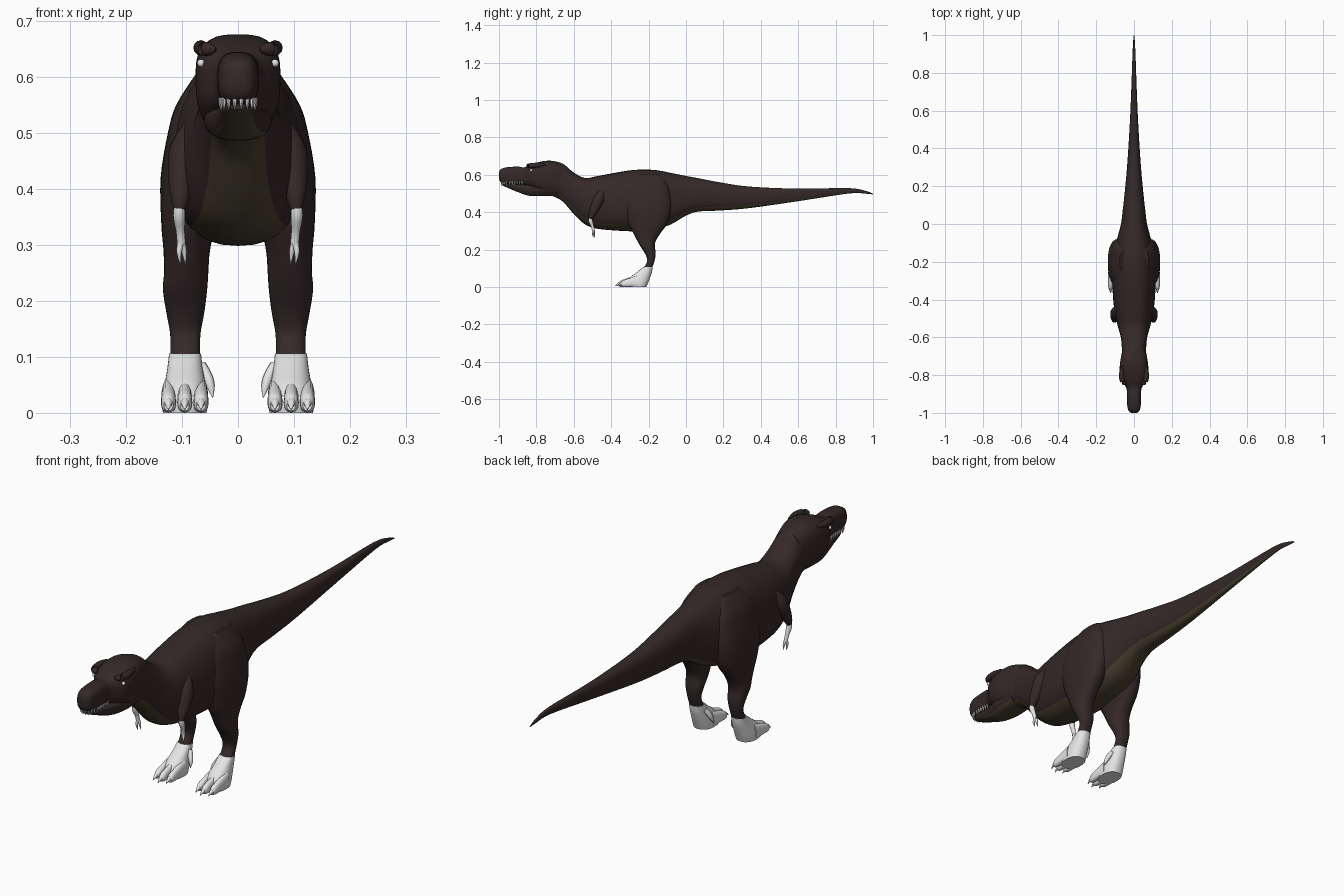
import bpy, bmesh, math
from mathutils import Vector

if "Cube" in bpy.data.objects:
    bpy.data.objects.remove(bpy.data.objects["Cube"])


def material(name, rgb):
    m = bpy.data.materials.new(name)
    m.diffuse_color = (*rgb, 1)
    m.use_nodes = True
    m.node_tree.nodes["Principled BSDF"].inputs["Base Color"].default_value = m.diffuse_color
    return m


HIDE = material("dark_brown_hide", (0.036, 0.021, 0.021))
BELLY = material("olive_belly", (0.066, 0.052, 0.028))
PALE = material("pale_grey", (0.78, 0.78, 0.78))
N = 32


def power(v, e):
    return math.copysign(abs(v) ** e, v)


def refine(rows, steps):
    """Catmull-Rom interpolation between key sections."""
    out = []
    for i in range(len(rows) - 1):
        a, b, c, d = rows[max(i - 1, 0)], rows[i], rows[i + 1], rows[min(i + 2, len(rows) - 1)]
        for s in range(steps):
            t = s / steps
            out.append([0.5 * (2 * q + (r - p) * t + (2 * p - 5 * q + 4 * r - u) * t * t
                               + (3 * q - p - 3 * r + u) * t ** 3) for p, q, r, u in zip(a, b, c, d)])
    out.append(list(rows[-1]))
    return out


def finish(name, bm, mats, mirror=False, angle=50):
    bmesh.ops.recalc_face_normals(bm, faces=bm.faces[:])
    me = bpy.data.meshes.new(name)
    bm.to_mesh(me)
    bm.free()
    for m in mats:
        me.materials.append(m)
    ob = bpy.data.objects.new(name, me)
    bpy.context.collection.objects.link(ob)
    bpy.ops.object.select_all(action='DESELECT')
    ob.select_set(True)
    bpy.context.view_layer.objects.active = ob
    bpy.ops.object.shade_smooth_by_angle(angle=math.radians(angle))
    if mirror:
        ob.modifiers.new("mirror", 'MIRROR').use_mirror_merge = False
    return ob


def skin(bm, rings, belly=0):
    """Bridge rings of points; faces within `belly` sides of the bottom get material 1."""
    vs = [[bm.verts.new(p) for p in r] for r in rings]
    n = len(rings[0])
    for a, b in zip(vs, vs[1:]):
        for i in range(n):
            f = bm.faces.new((a[i], a[(i + 1) % n], b[(i + 1) % n], b[i]))
            if abs(i + 0.5 - 0.75 * n) < belly:
                f.material_index = 1
    bm.faces.new(vs[0])
    bm.faces.new(vs[-1])


def angles(n):
    return [2 * math.pi * i / n for i in range(n)]


def along_y(rows, steps=4, e=0.85, x0=0, n=N):
    """Sections: y, bottom, top, half width, height of widest point."""
    rings = []
    for y, zb, zt, w, zc in refine(rows, steps):
        rings.append([(x0 + w * power(math.cos(t), e), y,
                       zc + (zt - zc if math.sin(t) > 0 else zc - zb) * power(math.sin(t), e))
                      for t in angles(n)])
    return rings


def along_z(rows, steps=4, e=0.85):
    """Sections: z, inner x, outer x, front y, back y."""
    return [[((a + b) / 2 + (b - a) / 2 * power(math.cos(t), e),
              (f + k) / 2 + (k - f) / 2 * power(math.sin(t), e), z) for t in angles(N)]
            for z, a, b, f, k in refine(rows, steps)]


def tube(bm, pts, n=12, steps=3):
    """Round limb through (x, y, z, radius) points."""
    path = refine(pts, steps)
    rings = []
    for i, p in enumerate(path):
        d = Vector(path[min(i + 1, len(path) - 1)][:3]) - Vector(path[max(i - 1, 0)][:3])
        d.normalize()
        u = d.cross(Vector((0.3, 1, 0.2)) if abs(d.y) < 0.8 else Vector((1, 0, 0))).normalized()
        v = d.cross(u)
        rings.append([Vector(p[:3]) + p[3] * (u * math.cos(t) + v * math.sin(t)) for t in angles(n)])
    skin(bm, rings)


# Neck, trunk and tail
bm = bmesh.new()
skin(bm, along_y([
    (-.78, .495, .655, .050, .58), (-.72, .488, .672, .060, .58), (-.66, .458, .660, .064, .56),
    (-.60, .390, .612, .070, .52), (-.54, .335, .583, .086, .46), (-.48, .313, .592, .100, .44),
    (-.40, .304, .607, .110, .43), (-.28, .298, .626, .116, .43), (-.17, .308, .626, .112, .44),
    (-.08, .335, .610, .090, .45), (.00, .382, .594, .069, .47), (.07, .404, .581, .060, .49),
    (.18, .409, .560, .048, .49), (.34, .422, .537, .034, .485), (.60, .459, .526, .019, .50),
    (.87, .500, .529, .009, .515), (.96, .499, .514, .005, .507), (1.0, .495, .499, .001, .497)]), belly=4)
finish("body_and_tail", bm, [HIDE, BELLY])

# Skull with narrow snout
bm = bmesh.new()
skin(bm, along_y([
    (-1.0, .578, .615, .014, .595), (-.99, .560, .630, .028, .595), (-.96, .551, .640, .036, .595),
    (-.90, .549, .644, .037, .595), (-.865, .545, .640, .042, .595), (-.825, .530, .656, .067, .60),
    (-.77, .505, .672, .076, .60), (-.71, .492, .674, .070, .59), (-.65, .470, .652, .058, .57)],
    e=0.68))
finish("skull", bm, [HIDE])

# Lower jaw
bm = bmesh.new()
skin(bm, along_y([
    (-.978, .541, .551, .014, .547), (-.95, .529, .552, .028, .543), (-.90, .508, .548, .034, .535),
    (-.84, .488, .548, .046, .53), (-.78, .486, .545, .060, .53), (-.70, .488, .545, .058, .53)],
    e=0.75), belly=5)
finish("lower_jaw", bm, [HIDE, BELLY])

# Brow ridges above the eyes
bm = bmesh.new()
tube(bm, [(.040, -.848, .648, .004), (.052, -.842, .649, .012), (.064, -.825, .650, .013),
          (.066, -.79, .652, .013), (.062, -.75, .655, .005)])
finish("brow_ridge", bm, [HIDE], mirror=True)

# Eyes
bm = bmesh.new()
bmesh.ops.create_uvsphere(bm, u_segments=12, v_segments=8, radius=.007)
bmesh.ops.translate(bm, verts=bm.verts[:], vec=(.066, -.827, .624))
finish("eye", bm, [PALE], mirror=True)

# Upper teeth set around the snout edge
bm = bmesh.new()
for k in range(10):
    if k < 4:
        t = (k + .5) / 4 * math.pi / 2
        x, y = .030 * math.sin(t), -.955 - .032 * math.cos(t)
    else:
        x, y = .031, -.955 + (k - 3) * .013
    tube(bm, [(x, y, .563, .0045), (x, y, .552, .0035), (x, y + .002, .540, .0004)], n=6, steps=1)
finish("upper_teeth", bm, [PALE], mirror=True)

# Legs from hip to ankle
bm = bmesh.new()
skin(bm, along_z([
    (.605, .03, .075, -.26, -.14), (.55, .03, .110, -.31, -.10), (.50, .03, .125, -.325, -.085),
    (.42, .03, .138, -.328, -.08), (.34, .04, .137, -.308, -.10), (.29, .05, .133, -.283, -.135),
    (.25, .053, .132, -.262, -.160), (.22, .055, .134, -.245, -.167), (.18, .06, .128, -.220, -.162),
    (.14, .067, .121, -.207, -.168), (.10, .068, .121, -.228, -.182)]))
finish("leg", bm, [HIDE], mirror=True)

# Feet
bm = bmesh.new()
skin(bm, along_z([
    (.106, .066, .123, -.230, -.178), (.08, .063, .126, -.262, -.182), (.05, .058, .131, -.300, -.192),
    (.02, .055, .135, -.318, -.204), (0, .056, .134, -.318, -.212)]))
finish("foot", bm, [PALE], mirror=True)

# Three toes with claws on each foot
toes, claws = bmesh.new(), bmesh.new()
for x, reach in ((.066, .006), (.095, -.006), (.124, .006)):
    skin(toes, along_y([
        (-.26 + reach, .002, .062, .013, .02), (-.31 + reach, .001, .047, .0135, .018),
        (-.34 + reach, .001, .036, .0125, .016), (-.352 + reach, .004, .026, .008, .014)],
        x0=x, n=16))
    tube(claws, [(x, -.335 + reach, .022, .009), (x, -.353 + reach, .018, .0075),
                 (x, -.372 + reach, .006, .001)], n=8)
# Small inner claw at the rear of the foot
tube(claws, [(.066, -.215, .085, .010), (.055, -.225, .065, .010), (.049, -.232, .048, .008),
             (.045, -.240, .028, .001)], n=8)
finish("toes", toes, [PALE], mirror=True)
finish("foot_claws", claws, [PALE], mirror=True)

# Small upper arms
bm = bmesh.new()
tube(bm, [(.080, -.44, .52, .012), (.092, -.465, .47, .030), (.100, -.487, .42, .025),
          (.103, -.505, .385, .017), (.104, -.513, .362, .010)], n=16)
finish("upper_arm", bm, [HIDE], mirror=True)

# Pale forearms with two fingers
bm = bmesh.new()
tube(bm, [(.104, -.513, .375, .009), (.105, -.510, .352, .011), (.103, -.500, .325, .008),
          (.101, -.495, .302, .008)])
for dx, dy in ((.004, -.004), (-.005, .004)):
    tube(bm, [(.101, -.495, .308, .006), (.101 + dx, -.495 + dy, .288, .005),
              (.099 + dx, -.492 + dy, .266, .0008)], n=8)
finish("forearm", bm, [PALE], mirror=True)
